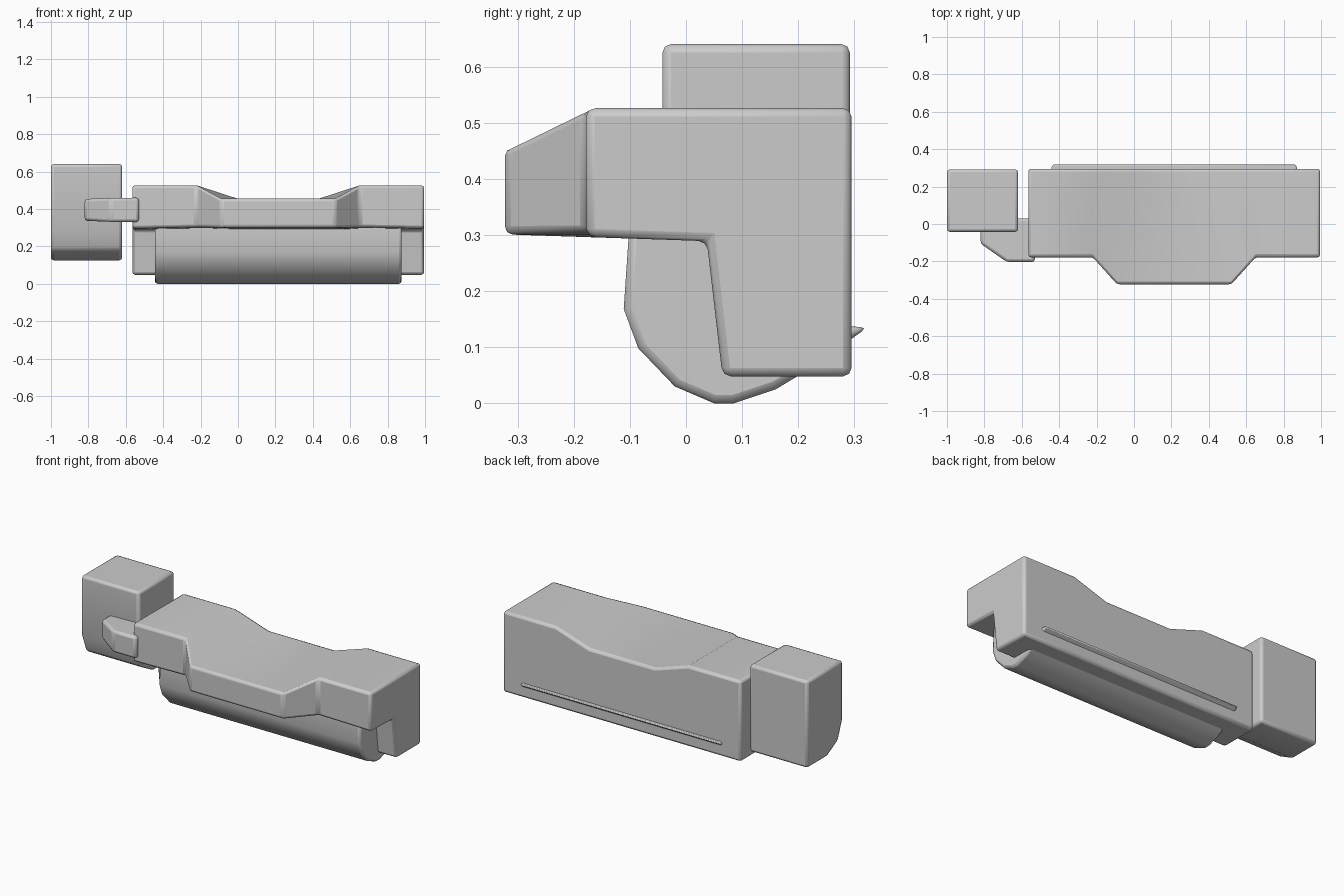
import bpy, bmesh, math

if "Cube" in bpy.data.objects:
    bpy.data.objects.remove(bpy.data.objects["Cube"])


def loft(name, sections, bevel=0.015, segments=2, limit=30):
    """Skin equal-length closed sections of (x, y, z) points and round the edges."""
    bm = bmesh.new()
    rings = [[bm.verts.new(p) for p in s] for s in sections]
    n = len(rings[0])
    for a, b in zip(rings, rings[1:]):
        for i in range(n):
            j = (i + 1) % n
            bm.faces.new((a[i], a[j], b[j], b[i]))
    bm.faces.new(rings[0])
    bm.faces.new(rings[-1])
    bmesh.ops.recalc_face_normals(bm, faces=bm.faces)
    mesh = bpy.data.meshes.new(name)
    bm.to_mesh(mesh)
    bm.free()
    ob = bpy.data.objects.new(name, mesh)
    bpy.context.collection.objects.link(ob)
    mod = ob.modifiers.new("rounded_edges", 'BEVEL')
    mod.width = bevel
    mod.segments = segments
    mod.limit_method = 'ANGLE'
    mod.angle_limit = math.radians(limit)
    bpy.ops.object.select_all(action='DESELECT')
    ob.select_set(True)
    bpy.context.view_layer.objects.active = ob
    bpy.ops.object.shade_smooth_by_angle(angle=math.radians(32))
    return ob


def extrude_x(name, profile, x0, x1, **kw):
    return loft(name, [[(x, y, z) for y, z in profile] for x in (x0, x1)], **kw)


# Main housing: L-shaped section, dipped and flared forward in the middle
def housing_section(front_x, back_x, front_y, top, under):
    return [(back_x, 0.295, 0.048), (back_x, 0.295, top), (front_x, front_y, top),
            (front_x, front_y, under), (back_x, 0.037, 0.289), (back_x, 0.065, 0.048)]


MID = 0.215
half = [(0.78, 0.78, -0.178, 0.526, 0.296), (0.435, 0.435, -0.178, 0.526, 0.302),
        (0.305, 0.215, -0.323, 0.455, 0.301)]
stations = [(-f, -b, y, t, u) for f, b, y, t, u in half] + half[::-1]
loft("housing", [housing_section(MID + f, MID + b, y, t, u)
                 for f, b, y, t, u in stations])

# Rounded trough under the housing, its rear lip poking through the back
extrude_x("lower_trough",
          [(-0.10, 0.33), (-0.111, 0.168), (-0.085, 0.098), (-0.02, 0.03),
           (0.05, 0.0), (0.085, 0.0), (0.16, 0.025), (0.21, 0.055),
           (0.325, 0.136), (0.27, 0.137), (0.20, 0.33)],
          -0.445, 0.875, bevel=0.03, segments=2, limit=60)

# Side block with a curved lower front
extrude_x("side_block",
          [(0.292, 0.64), (-0.042, 0.64), (-0.042, 0.285), (-0.002, 0.18),
           (0.10, 0.125), (0.292, 0.125)],
          -1.0, -0.62, bevel=0.015, limit=40)

# Connector linking the side block to the housing
outline = [(-0.82, 0.03), (-0.82, -0.105), (-0.68, -0.203),
           (-0.53, -0.203), (-0.53, 0.03)]
loft("connector", [[(x, y, 0.395 + s * (0.065 if x > -0.7 else 0.058)) for x, y in outline]
                   for s in (-1, 1)], bevel=0.015)
